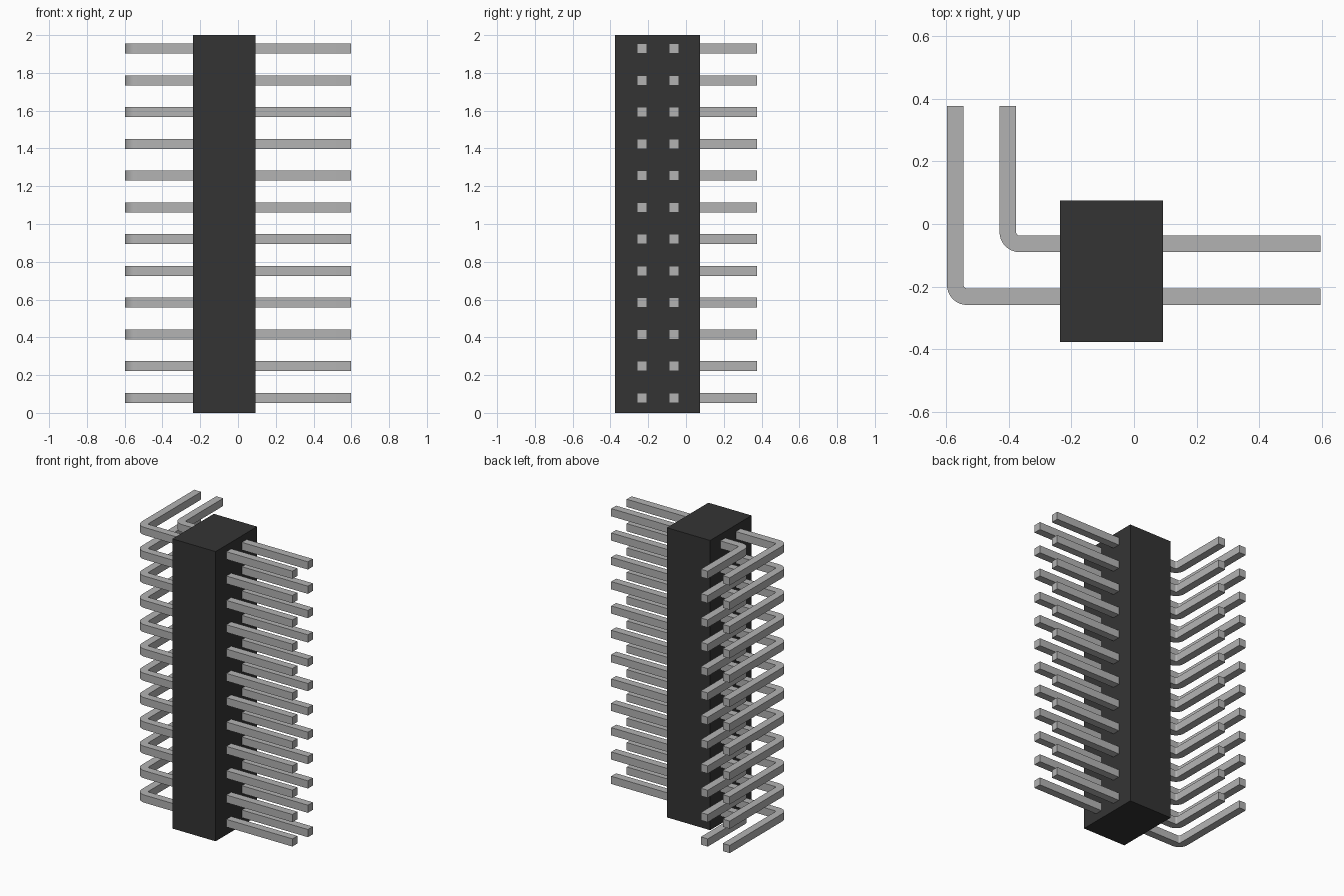
import bpy
import bmesh
import math

cube = bpy.data.objects.get("Cube")
if cube:
    bpy.data.objects.remove(cube, do_unlink=True)

PINS = 12
PITCH = 0.168
FIRST_Z = 0.08
THICK = 0.053
TIP_X, TIP_Y = 0.597, 0.377
INNER_R = 0.011


def make_material(name, value):
    mat = bpy.data.materials.new(name)
    mat.use_nodes = True
    colour = (value, value, value, 1)
    mat.diffuse_color = colour
    mat.node_tree.nodes["Principled BSDF"].inputs["Base Color"].default_value = colour
    return mat


def add_object(name, bm, mat):
    bmesh.ops.recalc_face_normals(bm, faces=bm.faces)
    mesh = bpy.data.meshes.new(name)
    bm.to_mesh(mesh)
    bm.free()
    mesh.materials.append(mat)
    obj = bpy.data.objects.new(name, mesh)
    bpy.context.collection.objects.link(obj)
    return obj


def box(name, low, high, mat):
    bm = bmesh.new()
    bmesh.ops.create_cube(bm, size=1)
    for v in bm.verts:
        v.co = [(a + b) / 2 + c * (b - a) for a, b, c in zip(low, high, v.co)]
    return add_object(name, bm, mat)


def corner(cx, cy, radius, steps=8):
    """Quarter arc from facing -x round to facing -y."""
    angles = [math.pi * (1 + i / steps / 2) for i in range(steps + 1)]
    return [(cx + radius * math.cos(a), cy + radius * math.sin(a)) for a in angles]


def bent_pin(name, left_x, front_y, z, mat):
    # L-shaped outline with a rounded elbow, extruded to a square section
    outer_r = INNER_R + THICK
    cx, cy = left_x + outer_r, front_y + outer_r
    outline = [(left_x, TIP_Y)] + corner(cx, cy, outer_r)
    outline += [(TIP_X, front_y), (TIP_X, front_y + THICK)]
    outline += corner(cx, cy, INNER_R)[::-1] + [(left_x + THICK, TIP_Y)]
    bm = bmesh.new()
    face = bm.faces.new([bm.verts.new((x, y, z - THICK / 2)) for x, y in outline])
    result = bmesh.ops.extrude_face_region(bm, geom=[face])
    top = [g for g in result["geom"] if isinstance(g, bmesh.types.BMVert)]
    bmesh.ops.translate(bm, verts=top, vec=(0, 0, THICK))
    return add_object(name, bm, mat)


black = make_material("black plastic", 0.034)
metal = make_material("grey metal", 0.45)

# Housing block
box("housing", (-0.237, -0.377, 0), (0.093, 0.075, 2), black)

# Two rows of bent pins running through the housing
pins = []
for i in range(PINS):
    z = FIRST_Z + i * PITCH
    pins.append(bent_pin(f"long_pin_{i + 1}", -0.598, -0.259, z, metal))
    pins.append(bent_pin(f"short_pin_{i + 1}", -0.43, -0.09, z, metal))

# Smooth elbows, sharp edges elsewhere
bpy.ops.object.select_all(action="DESELECT")
for pin in pins:
    pin.select_set(True)
bpy.context.view_layer.objects.active = pins[0]
bpy.ops.object.shade_smooth_by_angle(angle=math.radians(30))
